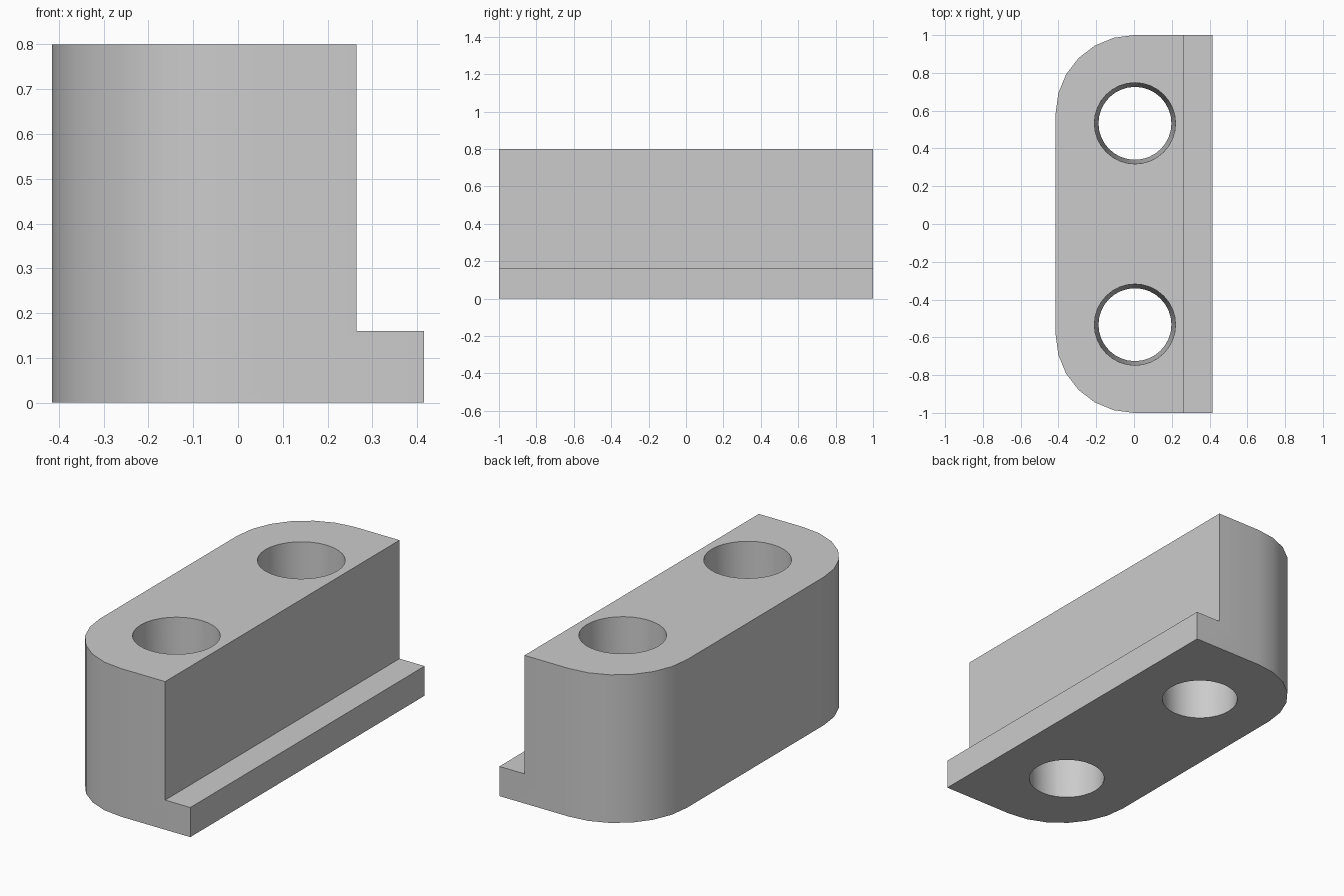
import bpy, bmesh
from math import sin, cos, pi

if "Cube" in bpy.data.objects:
    bpy.data.objects.remove(bpy.data.objects["Cube"])

HALF_X, HALF_Y, HEIGHT = 0.415, 1.0, 0.8
RADIUS = 0.415
STEP_X, STEP_Z = 0.265, 0.16
HOLE_X, HOLE_Y = 0.005, 0.533
HOLE_TOP, HOLE_BOTTOM = 0.215, 0.193

grey = bpy.data.materials.new("plain grey")
grey.use_nodes = True
colour = (0.6, 0.6, 0.6, 1)
grey.diffuse_color = colour
grey.node_tree.nodes["Principled BSDF"].inputs["Base Color"].default_value = colour


def prism(name, outline, z0, z1):
    """Extrude a counter-clockwise outline from z0 to z1."""
    bm = bmesh.new()
    face = bm.faces.new([bm.verts.new((x, y, z0)) for x, y in outline])
    top = bmesh.ops.extrude_face_region(bm, geom=[face], use_keep_orig=True)
    verts = [v for v in top["geom"] if isinstance(v, bmesh.types.BMVert)]
    bmesh.ops.translate(bm, verts=verts, vec=(0, 0, z1 - z0))
    bmesh.ops.recalc_face_normals(bm, faces=bm.faces)
    mesh = bpy.data.meshes.new(name)
    bm.to_mesh(mesh)
    bm.free()
    mesh.materials.append(grey)
    obj = bpy.data.objects.new(name, mesh)
    bpy.context.collection.objects.link(obj)
    return obj


def cut(target, cutter):
    """Subtract the cutter and remove it."""
    bpy.context.view_layer.objects.active = target
    mod = target.modifiers.new("cut", "BOOLEAN")
    mod.operation = "DIFFERENCE"
    mod.solver = "EXACT"
    mod.object = cutter
    bpy.ops.object.modifier_apply(modifier=mod.name)
    bpy.data.objects.remove(cutter)


# Block with two rounded corners on its right side
arc = [(-RADIUS * sin(i * pi / 12), HALF_Y - RADIUS + RADIUS * cos(i * pi / 12))
       for i in range(7)]
outline = [(HALF_X, HALF_Y)] + arc + [(x, -y) for x, y in reversed(arc)] + [(HALF_X, -HALF_Y)]
block = prism("clamp_block", outline, 0, HEIGHT)

# Step that leaves a low flange along the left side
cut(block, prism("step_cutter",
                 [(STEP_X, -2), (1, -2), (1, 2), (STEP_X, 2)], STEP_Z, 1))

# Two tapered through holes, with cutters running past both faces
slope = (HOLE_TOP - HOLE_BOTTOM) / HEIGHT
margin = 0.1
for side in (-1, 1):
    bpy.ops.mesh.primitive_cone_add(
        vertices=32, radius1=HOLE_BOTTOM - slope * margin,
        radius2=HOLE_TOP + slope * margin, depth=HEIGHT + 2 * margin,
        location=(HOLE_X, side * HOLE_Y, HEIGHT / 2))
    cutter = bpy.context.object
    cutter.name = "hole_cutter"
    cutter.data.materials.append(grey)
    cut(block, cutter)

# Smooth curved walls, keep the edges sharp
bpy.ops.object.select_all(action="DESELECT")
block.select_set(True)
bpy.context.view_layer.objects.active = block
bpy.ops.object.shade_smooth_by_angle(angle=pi / 6)
